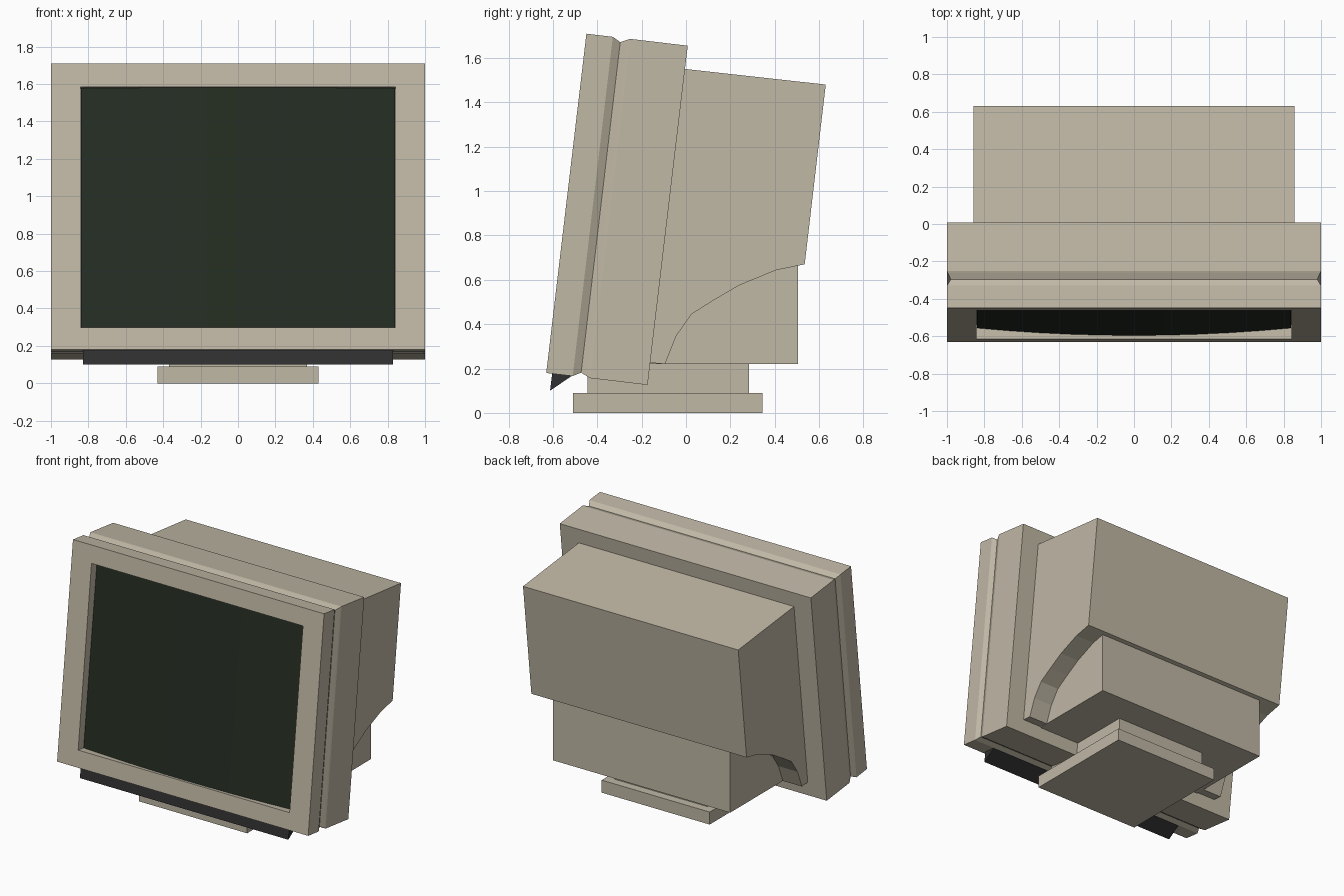
import bpy, bmesh, math
from mathutils import Matrix

if "Cube" in bpy.data.objects:
    bpy.data.objects.remove(bpy.data.objects["Cube"])

# Monitor head leans back: local (x, depth, height) -> world
TILT = Matrix.Translation((0, -0.63, 0.18)) @ Matrix.Rotation(math.radians(-6.75), 4, 'X')


def material(name, rgb):
    m = bpy.data.materials.new(name)
    m.diffuse_color = (*rgb, 1)
    m.use_nodes = True
    m.node_tree.nodes["Principled BSDF"].inputs["Base Color"].default_value = m.diffuse_color
    return m


BEIGE = material("beige_plastic", (0.53, 0.48, 0.38))
BLACK = material("black_plastic", (0.03, 0.03, 0.032))
GLASS = material("dark_glass", (0.018, 0.026, 0.016))


def finish(name, bm, mat, matrix=None):
    bmesh.ops.recalc_face_normals(bm, faces=bm.faces)
    if matrix:
        bm.transform(matrix)
    me = bpy.data.meshes.new(name)
    bm.to_mesh(me)
    bm.free()
    me.materials.append(mat)
    ob = bpy.data.objects.new(name, me)
    bpy.context.collection.objects.link(ob)
    return ob


def loft(name, rings, mat, matrix=None):
    """Skin a list of point rings and cap both ends."""
    bm = bmesh.new()
    loops = [[bm.verts.new(p) for p in r] for r in rings]
    n = len(loops[0])
    for a, b in zip(loops, loops[1:]):
        for i in range(n):
            j = (i + 1) % n
            bm.faces.new((a[i], a[j], b[j], b[i]))
    bm.faces.new(loops[0])
    bm.faces.new(loops[-1])
    return finish(name, bm, mat, matrix)


def side_prism(name, profile, half, mat):
    """Extrude a (y, z) side profile symmetrically across x."""
    return loft(name, [[(x, y, z) for y, z in profile] for x in (-half, half)], mat)


def box(name, half, y0, y1, z0, z1):
    return side_prism(name, [(y0, z0), (y1, z0), (y1, z1), (y0, z1)], half, BEIGE)


def rect(half, u, low, high):
    return [(-half, u, low), (half, u, low), (half, u, high), (-half, u, high)]


# Bezel: recess floor, opening, front rim, V groove, back
opening = [rect(0.842, u, 0.12, 1.415) for u in (0.08, 0.0)]
shell = [rect(1 - d, u, d, 1.54 - d)
         for u, d in ((0, 0), (0.12, 0), (0.156, 0.02), (0.19, 0.004), (0.2, 0), (0.46, 0))]
loft("bezel", opening + shell, BEIGE, TILT)

# Screen: glass curved across its width
N = 10
xs = [-0.84 + 1.68 * i / N for i in range(N + 1)]
curve = [(x, 0.02 + 0.04 * (x / 0.84) ** 2) for x in xs] + [(0.84, 0.079), (-0.84, 0.079)]
loft("screen", [[(x, u, w) for x, u in curve] for w in (0.121, 1.414)], GLASS, TILT)

# Rear housing with scooped underside
side_prism("rear_housing", [
    (-0.17, 0.227), (-0.01, 1.551), (0.63, 1.48), (0.535, 0.67), (0.405, 0.643),
    (0.24, 0.575), (0.125, 0.508), (0.025, 0.445), (-0.045, 0.345), (-0.095, 0.22)],
    0.857, BEIGE)

# Lower body, swivel neck and foot
box("lower_body", 0.705, -0.17, 0.505, 0.22, 0.9)
box("swivel_neck", 0.37, -0.445, 0.285, 0.085, 0.24)
box("foot", 0.43, -0.51, 0.345, 0.0, 0.09)

# Dark control flap under the bezel
side_prism("control_flap", [(-0.603, 0.18), (-0.613, 0.10), (-0.51, 0.17)], 0.83, BLACK)
